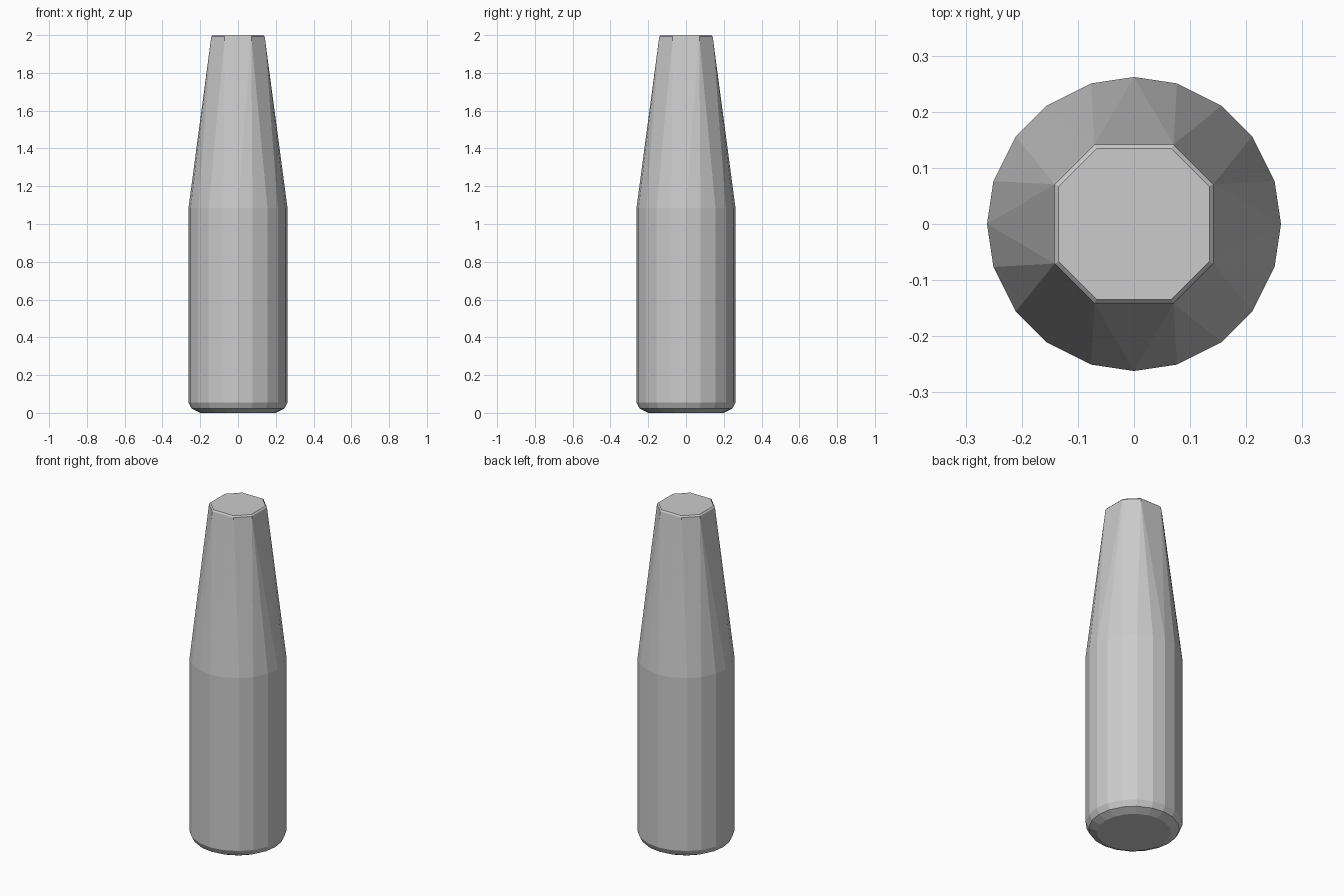
import bpy, bmesh
from math import radians, cos, sin

if "Cube" in bpy.data.objects:
    bpy.data.objects.remove(bpy.data.objects["Cube"], do_unlink=True)

# Plain grey material
grey = bpy.data.materials.new("grey")
grey.use_nodes = True
colour = (0.6, 0.6, 0.6, 1)
grey.diffuse_color = colour
grey.node_tree.nodes["Principled BSDF"].inputs["Base Color"].default_value = colour

# Quarter-turn vertex angles of the twenty-sided body and eight-sided tip
BODY_ANGLES = [0, 17, 36.5, 53.5, 73]
TIP_ANGLES = [26.5, 63.5]


def ring(bm, angles, radius, z):
    for quarter in range(4):
        for a in angles:
            t = radians(a + quarter * 90)
            bm.verts.new((radius * cos(t), radius * sin(t), z))


bm = bmesh.new()
# Rounded foot and straight body
for radius, z in [(0.2, 0), (0.245, 0.022), (0.262, 0.055), (0.262, 1.085)]:
    ring(bm, BODY_ANGLES, radius, z)
# Octagonal tip with a fine chamfer
ring(bm, TIP_ANGLES, 0.158, 1.992)
ring(bm, TIP_ANGLES, 0.15, 2)

# The round body lofts into the octagon as a convex skin
bmesh.ops.convex_hull(bm, input=bm.verts)
bmesh.ops.dissolve_limit(bm, angle_limit=radians(0.5), verts=bm.verts, edges=bm.edges)
bmesh.ops.recalc_face_normals(bm, faces=bm.faces)

mesh = bpy.data.meshes.new("tapered_body")
bm.to_mesh(mesh)
bm.free()
mesh.materials.append(grey)
body = bpy.data.objects.new("tapered_body", mesh)
bpy.context.collection.objects.link(body)
